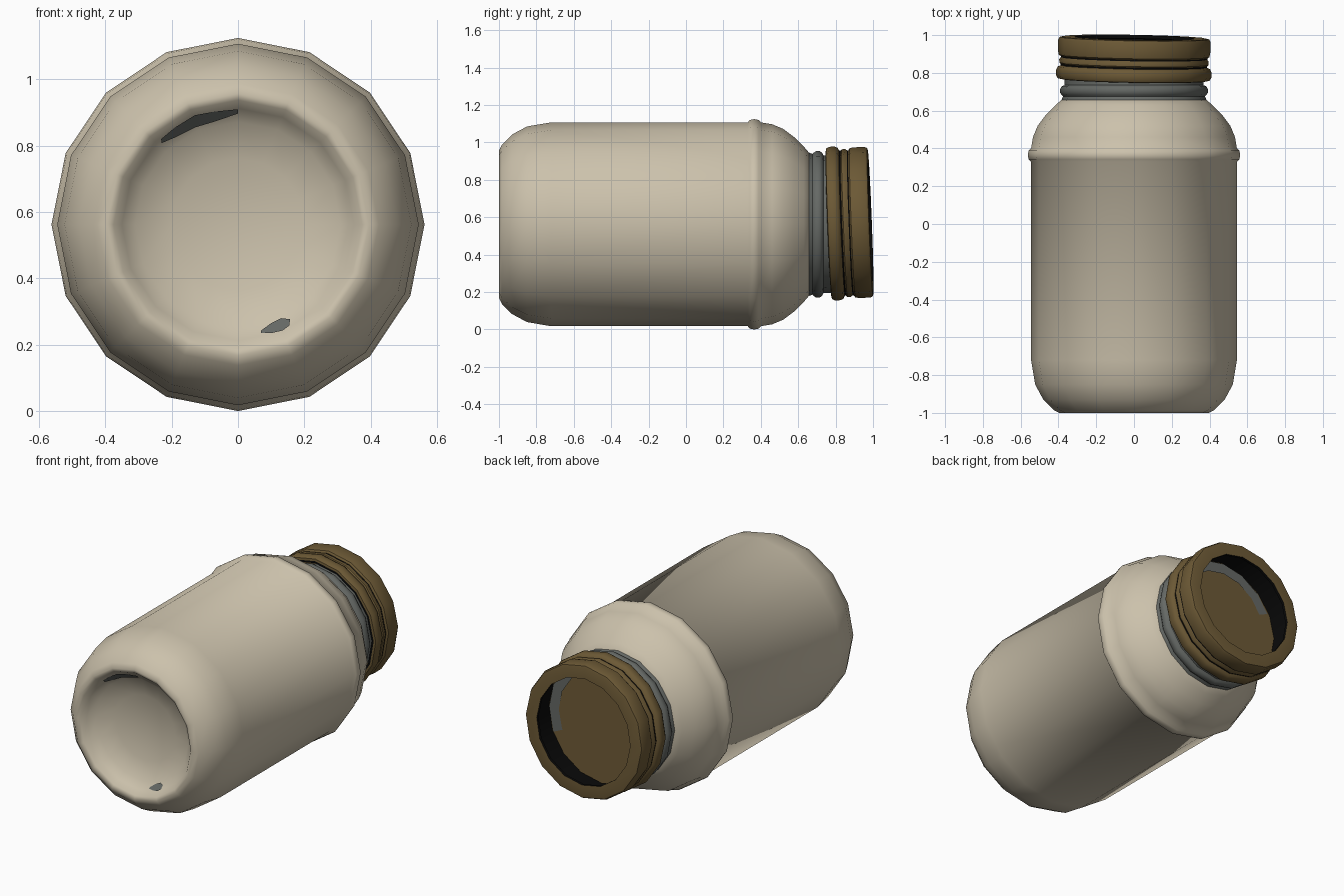
import bpy, bmesh, math
from mathutils import Vector

if "Cube" in bpy.data.objects:
    bpy.data.objects.remove(bpy.data.objects["Cube"], do_unlink=True)

SIDES = 16
AXIS_Z = 0.5625


def material(name, rgb):
    mat = bpy.data.materials.new(name)
    mat.use_nodes = True
    mat.diffuse_color = (*rgb, 1)
    mat.node_tree.nodes["Principled BSDF"].inputs["Base Color"].default_value = (*rgb, 1)
    return mat


cream = material("cream glaze", (0.60, 0.535, 0.41))
grey = material("dark grey glass", (0.13, 0.14, 0.13))
brown = material("aged brass", (0.15, 0.10, 0.036))
black = material("black lining", (0.003, 0.003, 0.003))


def finish(bm, name, mats, origin, angle=50):
    mesh = bpy.data.meshes.new(name)
    bm.to_mesh(mesh)
    bm.free()
    obj = bpy.data.objects.new(name, mesh)
    bpy.context.collection.objects.link(obj)
    obj.location = origin
    for mat in mats:
        mesh.materials.append(mat)
    bpy.ops.object.select_all(action="DESELECT")
    obj.select_set(True)
    bpy.context.view_layer.objects.active = obj
    bpy.ops.object.shade_smooth_by_angle(angle=math.radians(angle))
    return obj


def lathe(name, profile, mats, origin, closed=False, dark=(), angle=50):
    """Turn (y, radius) points about the y axis; segments in dark use slot 1."""
    bm = bmesh.new()
    turns = [2 * math.pi * k / SIDES for k in range(SIDES)]
    rings = [[bm.verts.new((r * math.cos(t), y, r * math.sin(t))) for t in turns]
             for y, r in profile]
    for i in range(len(rings) if closed else len(rings) - 1):
        a, b = rings[i], rings[(i + 1) % len(rings)]
        for k in range(SIDES):
            n = (k + 1) % SIDES
            face = bm.faces.new((a[k], b[k], b[n], a[n]))
            face.material_index = 1 if i in dark else 0
    bmesh.ops.remove_doubles(bm, verts=bm.verts, dist=0.0001)
    return finish(bm, name, mats, origin, angle)


# Jar body: hollow base, straight wall, raised band and shoulder
base = [(-0.87, 0), (-0.89, 0.2), (-0.925, 0.31), (-0.96, 0.35), (-0.992, 0.375)]
wall = [(-1, 0.395), (-0.985, 0.425), (-0.93, 0.48), (-0.85, 0.523), (-0.72, 0.545)]
band = [(0.33, 0.545), (0.342, 0.558), (0.365, 0.5625), (0.388, 0.558), (0.40, 0.545)]
shoulder = [(0.46, 0.535), (0.52, 0.51), (0.58, 0.465), (0.63, 0.415), (0.66, 0.38), (0.665, 0.35)]
lathe("jar_body", base + wall + band + shoulder, [cream], (0, 0, AXIS_Z))

# Neck with its bead
lathe("jar_neck", [(0.652, 0.386), (0.675, 0.376), (0.683, 0.383), (0.695, 0.391), (0.715, 0.391),
                   (0.728, 0.383), (0.735, 0.368), (0.80, 0.365), (0.80, 0.30)],
      [grey], (0, 0, AXIS_Z))

# Screw band, slightly tilted, with three rolled ridges and a dark lining
PIVOT = 0.87
ridges = [(-0.108, 0.39), (-0.105, 0.402), (-0.09, 0.411), (-0.06, 0.411), (-0.043, 0.403),
          (-0.036, 0.388), (-0.029, 0.388), (-0.022, 0.395), (-0.005, 0.396), (0.006, 0.388),
          (0.012, 0.388), (0.02, 0.399), (0.04, 0.403), (0.10, 0.403), (0.114, 0.396)]
lining = [(0.117, 0.385), (0.117, 0.32), (0.10, 0.32), (0.095, 0.375), (-0.108, 0.378)]
first = len(ridges)
cap = lathe("screw_band", ridges + lining, [brown, black], (0, PIVOT, AXIS_Z + 0.007),
            closed=True, dark=(5, 9, first + 1, first + 2, first + 3, first + 4), angle=40)

# Lid disc sunk inside the screw band
lid = lathe("lid_disc", [(-0.085, 0), (-0.085, 0.372), (-0.07, 0.372), (-0.07, 0)],
            [brown], (0, PIVOT, AXIS_Z + 0.007), angle=40)
for part in (cap, lid):
    part.rotation_euler = (math.radians(2.2), 0, math.radians(-1))


# Worn patches that show through in the hollow base
def base_depth(r):
    for (y0, r0), (y1, r1) in zip(base, base[1:]):
        if r <= r1:
            return y0 + (y1 - y0) * (r - r0) / (r1 - r0)
    return base[-1][0]


def patch(name, outline):
    bm = bmesh.new()
    pts = [Vector((x, 0, z - AXIS_Z)) for x, z in outline]
    for p in pts:
        p.y = base_depth(p.length * 1.02) - 0.005
    verts = [bm.verts.new(p) for p in pts]
    # strip between the first half and the reversed second half
    half = len(verts) // 2
    for i in range(half - 1):
        face = bm.faces.new((verts[i], verts[i + 1], verts[-2 - i], verts[-1 - i]))
        face.normal_update()
        if face.normal.y > 0:
            face.normal_flip()
    finish(bm, name, [grey], (0, 0, AXIS_Z))


patch("upper_base_patch", [(-0.232, 0.82), (-0.19, 0.855), (-0.13, 0.892), (-0.07, 0.903), (0, 0.91),
                           (0, 0.897), (-0.07, 0.873), (-0.13, 0.855), (-0.19, 0.825), (-0.23, 0.808)])
patch("lower_base_patch", [(0.07, 0.243), (0.10, 0.265), (0.13, 0.28), (0.157, 0.277),
                           (0.155, 0.258), (0.135, 0.243), (0.105, 0.236), (0.07, 0.235)])
